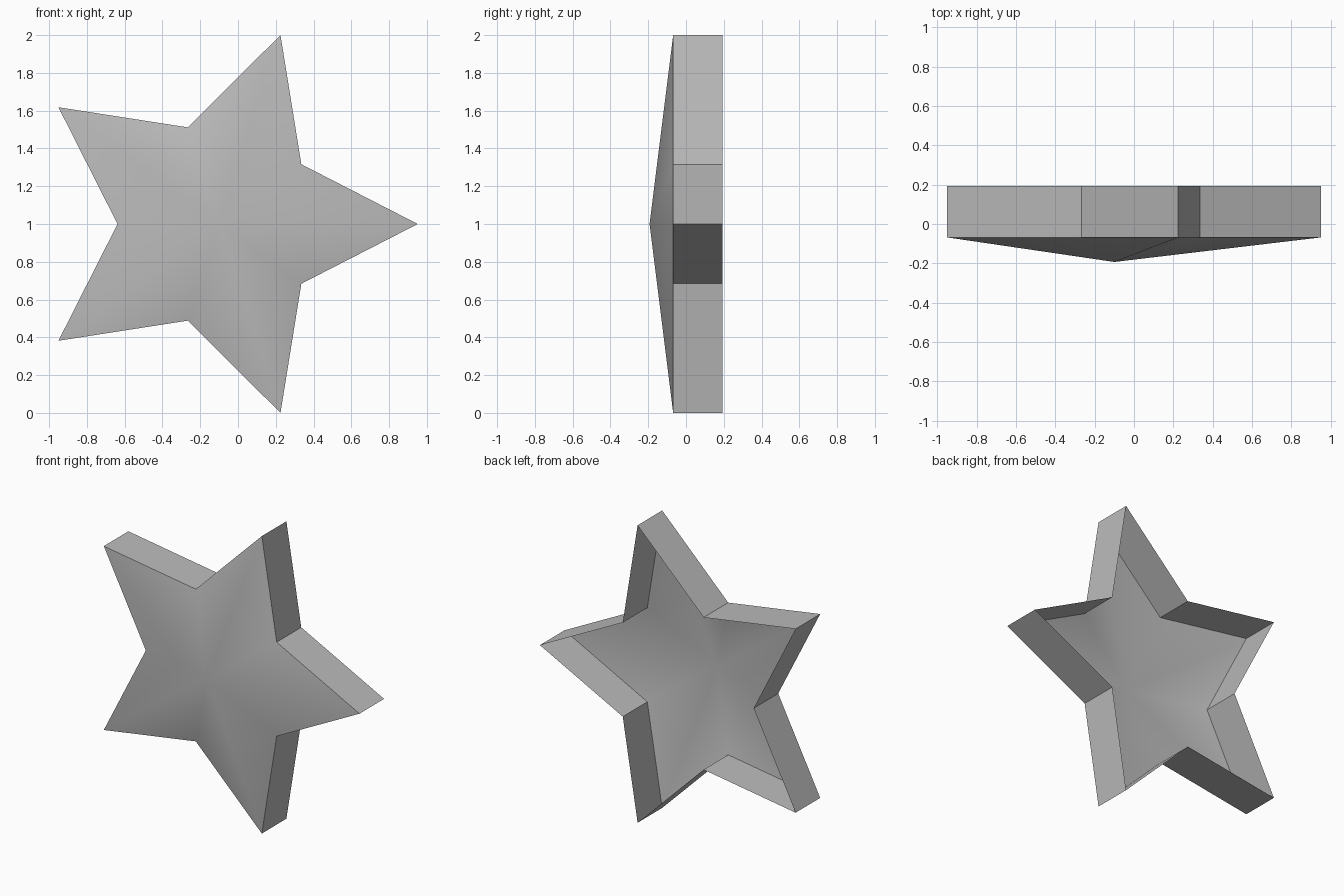
import bpy
import bmesh
from math import cos, sin, pi, radians

cube = bpy.data.objects.get("Cube")
if cube:
    bpy.data.objects.remove(cube, do_unlink=True)

POINTS = 5
OUTER, INNER = 1.0515, 0.538
CENTRE_X, CENTRE_Z = -0.1, 1.0
APEX_Y, RIM_Y, BACK_Y = -0.193, -0.068, 0.193

grey = bpy.data.materials.new("plain grey")
grey.use_nodes = True
colour = (0.5, 0.5, 0.5, 1)
grey.diffuse_color = colour
grey.node_tree.nodes["Principled BSDF"].inputs["Base Color"].default_value = colour


def star_ring(bm, y):
    """Ring of alternating tips and notches, one tip towards +x."""
    ring = []
    for i in range(2 * POINTS):
        a = i * pi / POINTS
        r = INNER if i % 2 else OUTER
        ring.append(bm.verts.new((CENTRE_X + r * cos(a), y, CENTRE_Z + r * sin(a))))
    return ring


# Hollow star shell: raised front fan and side walls, open at the back
bm = bmesh.new()
apex = bm.verts.new((CENTRE_X, APEX_Y, CENTRE_Z))
rim = star_ring(bm, RIM_Y)
back = star_ring(bm, BACK_Y)
for i in range(2 * POINTS):
    j = (i + 1) % (2 * POINTS)
    bm.faces.new((apex, rim[i], rim[j]))
    bm.faces.new((rim[i], back[i], back[j], rim[j]))
mesh = bpy.data.meshes.new("star_shell")
bm.to_mesh(mesh)
bm.free()
mesh.materials.append(grey)

star = bpy.data.objects.new("star_shell", mesh)
bpy.context.collection.objects.link(star)

# Smooth front, crisp rim and corners
bpy.ops.object.select_all(action="DESELECT")
star.select_set(True)
bpy.context.view_layer.objects.active = star
bpy.ops.object.shade_smooth_by_angle(angle=radians(30))
